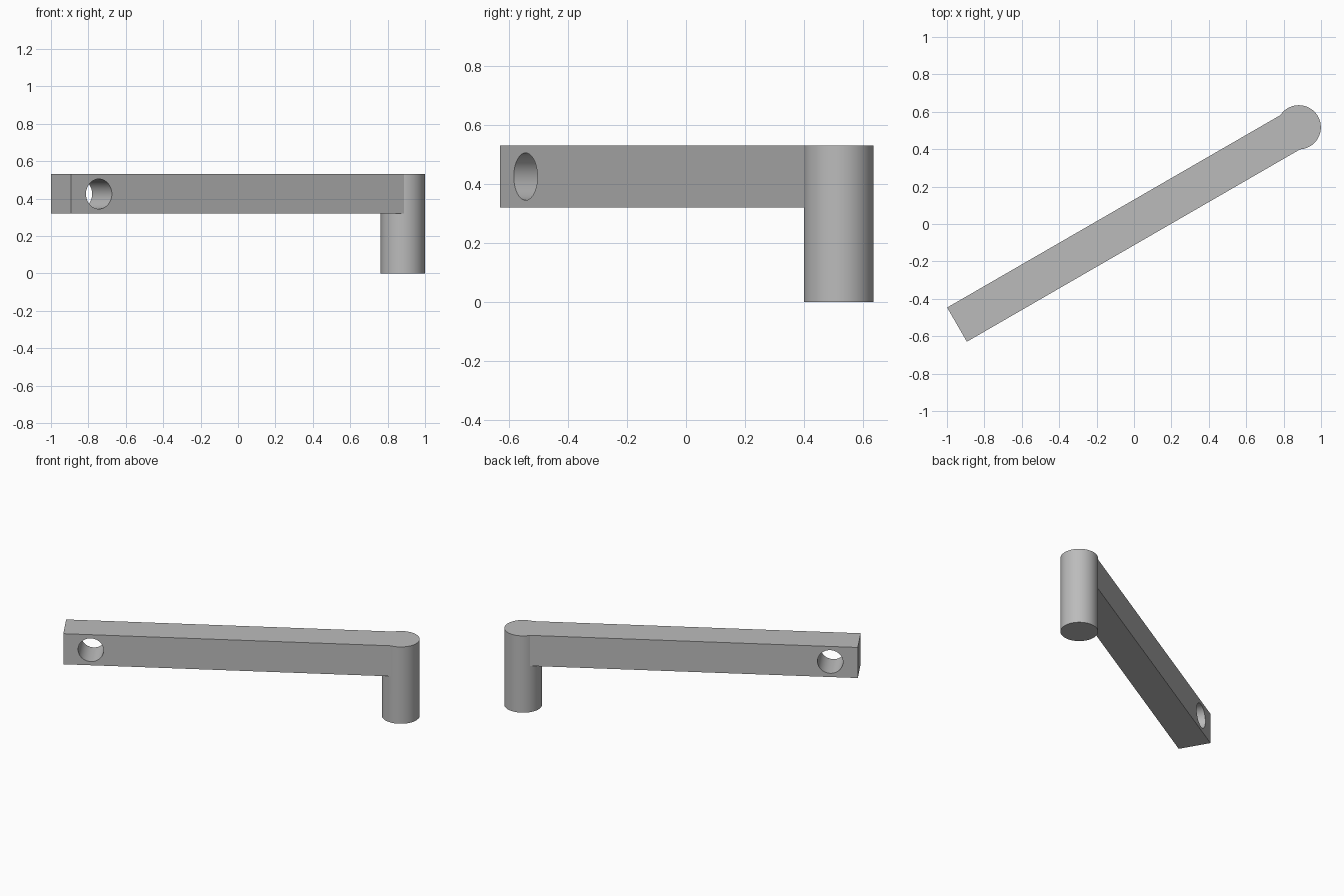
import bpy
from math import radians
from mathutils import Vector, Matrix

cube = bpy.data.objects.get("Cube")
if cube:
    bpy.data.objects.remove(cube, do_unlink=True)

ANGLE = radians(30)
POST = Vector((0.881, 0.517, 0))
RADIUS, HEIGHT = 0.118, 0.53
WIDTH, LENGTH = 0.211, 2.11
HOLE_RADIUS, HOLE_FROM_END = 0.08, 0.173
ARM_Z = HEIGHT - WIDTH / 2

steel = bpy.data.materials.new("grey steel")
steel.use_nodes = True
colour = (0.5, 0.5, 0.5, 1)
steel.diffuse_color = colour
steel.node_tree.nodes["Principled BSDF"].inputs["Base Color"].default_value = colour

# Frame along the arm: origin on the post axis, local x pointing to the post
frame = Matrix.Translation(POST) @ Matrix.Rotation(ANGLE, 4, "Z")


def cylinder(name, radius, depth, matrix):
    bpy.ops.mesh.primitive_cylinder_add(vertices=96, radius=radius, depth=depth)
    ob = bpy.context.object
    ob.name = name
    ob.data.transform(matrix)
    ob.data.materials.append(steel)
    return ob


def combine(target, helper, operation):
    mod = target.modifiers.new(operation.title(), "BOOLEAN")
    mod.operation = operation
    mod.solver = "EXACT"
    mod.object = helper
    bpy.context.view_layer.objects.active = target
    bpy.ops.object.modifier_apply(modifier=mod.name)
    bpy.data.objects.remove(helper, do_unlink=True)


# Square arm ending on the post axis
bpy.ops.mesh.primitive_cube_add(size=1)
arm = bpy.context.object
arm.name = "arm_with_post"
arm.data.transform(frame @ Matrix.Translation((-LENGTH / 2, 0, ARM_Z))
                   @ Matrix.Diagonal((LENGTH, WIDTH, WIDTH, 1)))
arm.data.materials.append(steel)

# Round post, fused flush with the top of the arm
post = cylinder("post", RADIUS, HEIGHT, Matrix.Translation(POST + Vector((0, 0, HEIGHT / 2))))
combine(arm, post, "UNION")

# Cross hole through the free end
drill = cylinder("hole_cutter", HOLE_RADIUS, 1,
                 frame @ Matrix.Translation((HOLE_FROM_END - LENGTH, 0, ARM_Z))
                 @ Matrix.Rotation(radians(90), 4, "X"))
combine(arm, drill, "DIFFERENCE")

# Smooth round walls, crisp edges
bpy.ops.object.select_all(action="DESELECT")
arm.select_set(True)
bpy.context.view_layer.objects.active = arm
bpy.ops.object.shade_smooth_by_angle(angle=radians(15))
